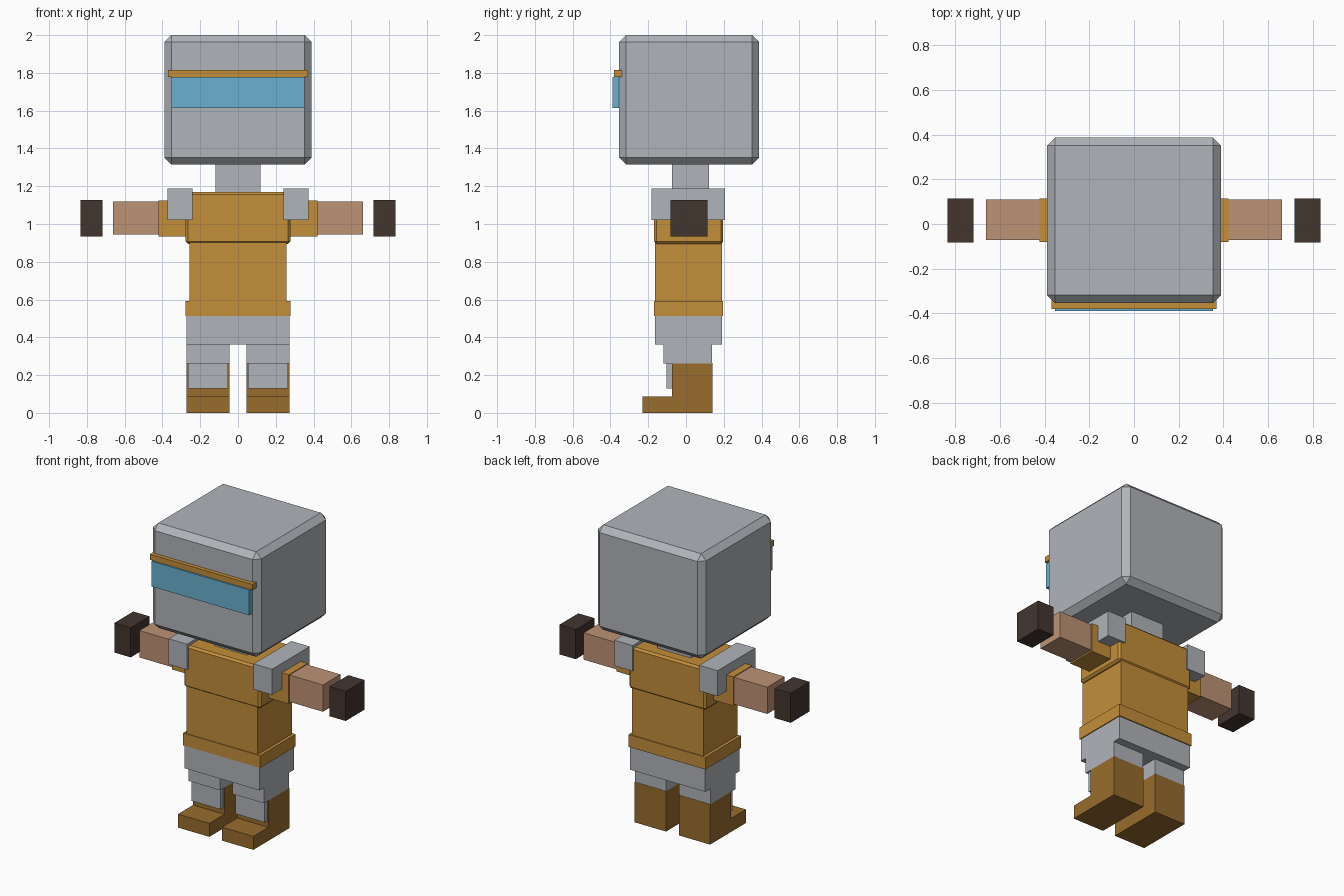
import bpy

if "Cube" in bpy.data.objects:
    bpy.data.objects.remove(bpy.data.objects["Cube"])


def material(name, r, g, b):
    """Flat colour from 0-255 display values, stored as linear."""
    def lin(c):
        c /= 255
        return c / 12.92 if c <= 0.04045 else ((c + 0.055) / 1.055) ** 2.4
    m = bpy.data.materials.new(name)
    m.diffuse_color = (lin(r), lin(g), lin(b), 1)
    m.use_nodes = True
    m.node_tree.nodes["Principled BSDF"].inputs["Base Color"].default_value = m.diffuse_color
    return m


GREY = material("armour_grey", 176, 180, 185)
OCHRE = material("tunic_ochre", 196, 142, 58)
BROWN = material("boot_brown", 152, 108, 45)
SKIN = material("skin", 190, 147, 117)
DARK = material("glove_dark", 67, 53, 47)
BLUE = material("visor_blue", 106, 176, 206)


def box(name, mat, x, y, z, bevel=0):
    """Box spanning the given (min, max) ranges, optionally chamfered."""
    spans = (x, y, z)
    bpy.ops.mesh.primitive_cube_add(size=1, location=[(a + b) / 2 for a, b in spans])
    ob = bpy.context.object
    ob.name = name
    ob.scale = [b - a for a, b in spans]
    bpy.ops.object.transform_apply(location=False, rotation=False, scale=True)
    ob.data.materials.append(mat)
    if bevel:
        mod = ob.modifiers.new("chamfer", 'BEVEL')
        mod.width = bevel
        mod.segments = 1
    return ob


def pair(name, mat, x, y, z):
    """Right part and its mirror on the left."""
    box("right_" + name, mat, x, y, z)
    box("left_" + name, mat, (-x[1], -x[0]), y, z)


# Head, visor and brow band
box("head", GREY, (-.39, .39), (-.354, .387), (1.315, 2.0), .037)
box("visor", BLUE, (-.353, .353), (-.39, -.34), (1.613, 1.778))
box("brow_band", OCHRE, (-.37, .37), (-.38, -.34), (1.778, 1.815))
box("neck", GREY, (-.12, .12), (-.075, .122), (1.12, 1.33))

# Torso
box("chest", OCHRE, (-.278, .278), (-.17, .197), (.895, 1.17), .013)
box("waist", OCHRE, (-.258, .258), (-.165, .19), (.58, .91))
box("belt", OCHRE, (-.278, .278), (-.17, .197), (.513, .593))
box("hips", GREY, (-.272, .272), (-.165, .19), (.363, .52))

# Arms
pair("shoulder_pad", GREY, (.24, .373), (-.182, .207), (1.02, 1.187))
pair("sleeve", OCHRE, (.26, .422), (-.08, .115), (.935, 1.125))
pair("forearm", SKIN, (.40, .663), (-.071, .109), (.945, 1.12))
pair("glove", DARK, (.717, .835), (-.082, .113), (.935, 1.128))

# Legs
pair("thigh", GREY, (.046, .272), (-.12, .138), (.262, .37))
pair("boot", BROWN, (.046, .272), (-.075, .14), (0, .263))
pair("boot_toe", BROWN, (.046, .272), (-.23, -.07), (0, .088))
pair("shin_plate", GREY, (.054, .264), (-.102, -.07), (.128, .265))
